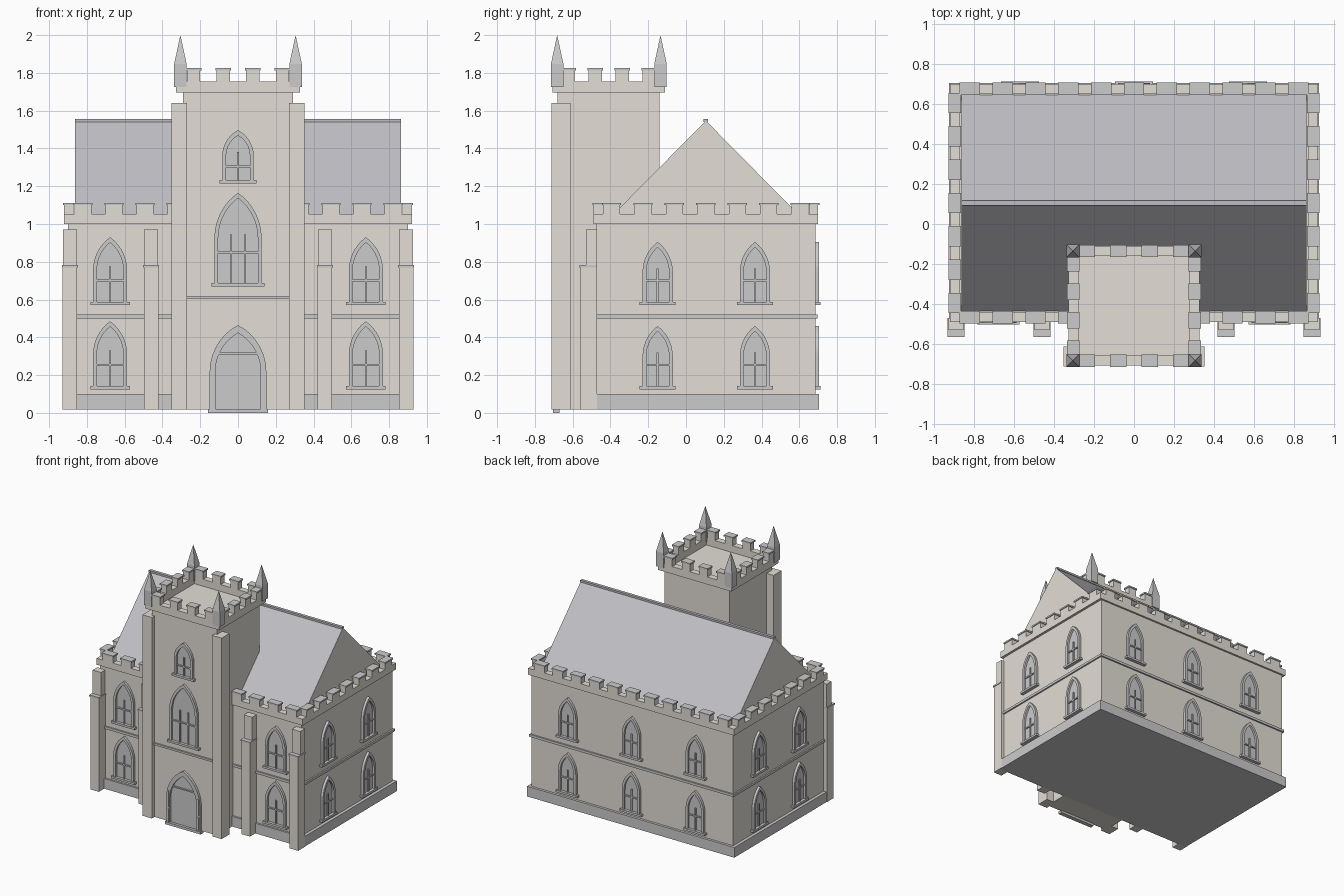
import bpy, bmesh
from math import sin, cos, atan2, pi
from mathutils import Matrix

if "Cube" in bpy.data.objects:
    bpy.data.objects.remove(bpy.data.objects["Cube"])


def material(name, r, g, b):
    m = bpy.data.materials.new(name)
    m.diffuse_color = (r, g, b, 1)
    m.use_nodes = True
    m.node_tree.nodes["Principled BSDF"].inputs["Base Color"].default_value = m.diffuse_color
    return m


STONE = material("stone", 0.77, 0.73, 0.67)
SLATE = material("slate", 0.52, 0.52, 0.55)


def finish(name, bm, mats=()):
    bmesh.ops.recalc_face_normals(bm, faces=bm.faces)
    me = bpy.data.meshes.new(name)
    bm.to_mesh(me)
    bm.free()
    for m in mats:
        me.materials.append(m)
    ob = bpy.data.objects.new(name, me)
    bpy.context.collection.objects.link(ob)
    return ob


def add_box(bm, x0, x1, y0, y1, z0, z1):
    m = Matrix.Translation(((x0 + x1) / 2, (y0 + y1) / 2, (z0 + z1) / 2))
    m = m @ Matrix.Diagonal((x1 - x0, y1 - y0, z1 - z0, 1))
    bmesh.ops.create_cube(bm, size=1, matrix=m)


def boxes(name, items, mat=None):
    bm = bmesh.new()
    for b in items:
        add_box(bm, *b)
    return finish(name, bm, [mat] if mat else [])


def arch(w, spring, apex, n=7):
    """Pointed arch outline, bottom left over the apex to bottom right."""
    h = apex - spring
    r = (h * h + w * w) / (2 * w)
    end = atan2(h, r - w)
    right = [(w - r + r * cos(end * i / n), spring + r * sin(end * i / n)) for i in range(n + 1)]
    left = [(-u, v) for u, v in right[:-1]]
    return [(-w, 0)] + left + right[::-1] + [(w, 0)]


def arch_opening(name, loc, angle, w, spring, apex, t=0.02, bars=(0,), rail=0.115, sill=True):
    """Frame, bars, sill and pane; local -y points out of the wall."""
    outer, inner = arch(w, spring, apex), arch(w - t, spring, apex - 1.4 * t)
    bm = bmesh.new()
    rings = [[bm.verts.new((u, y, v)) for u, v in loop]
             for loop, y in ((outer, -0.02), (inner, -0.02), (inner, 0.01), (outer, 0.01))]
    for a, b in zip(rings, rings[1:] + rings[:1]):
        for i in range(len(a) - 1):
            bm.faces.new((a[i], a[i + 1], b[i + 1], b[i]))
    for k in (0, -1):
        bm.faces.new([r[k] for r in rings])
    top = spring + 0.02
    for u in bars:
        add_box(bm, u - 0.005, u + 0.005, -0.013, 0, 0, top)
    add_box(bm, -w + t, w - t, -0.013, 0, rail - 0.005, rail + 0.005)
    if sill:
        add_box(bm, -w - 0.015, w + 0.015, -0.027, 0.01, -0.015, 0.002)
    frame = finish(name + "_frame", bm)
    bm = bmesh.new()
    face = bm.faces.new([bm.verts.new((u, -0.004, v)) for u, v in inner])
    ext = bmesh.ops.extrude_face_region(bm, geom=[face])
    for v in ext["geom"]:
        if isinstance(v, bmesh.types.BMVert):
            v.co.y = 0.01
    pane = finish(name + "_pane", bm)
    for ob in (frame, pane):
        ob.matrix_world = Matrix.Translation(loc) @ Matrix.Rotation(angle, 4, 'Z')


def parapet(name, hx, y0, y1, z0, z1, top, xs, ys, mw, t=0.05):
    """Low wall ring with capped merlons."""
    boxes(name + "_parapet", [(-hx, hx, y0, y0 + t, z0, z1), (-hx, hx, y1 - t, y1, z0, z1),
                              (-hx, -hx + t, y0 + t, y1 - t, z0, z1),
                              (hx - t, hx, y0 + t, y1 - t, z0, z1)], STONE)
    body, caps = [], []
    spots = [(x, y, mw / 2, t / 2) for x in xs for y in (y0 + t / 2, y1 - t / 2)
             if not (name == "hall" and y < 0 and abs(x) < 0.3)]
    spots += [(x, y, t / 2, mw / 2) for y in ys for x in (-hx + t / 2, hx - t / 2)]
    for x, y, a, b in spots:
        body.append((x - a, x + a, y - b, y + b, z1, top - 0.012))
        a, b = a + 0.006, b + 0.006
        caps.append((x - a, x + a, y - b, y + b, top - 0.012, top))
    boxes(name + "_merlons", body, STONE)
    boxes(name + "_merlon_caps", caps)


# Main hall
boxes("plinth", [(-0.925, 0.925, -0.49, 0.705, 0.018, 0.10)])
boxes("hall_walls", [(-0.90, 0.90, -0.475, 0.685, 0.10, 1.0)], STONE)
boxes("hall_string_course", [(-0.912, 0.912, -0.487, 0.697, 0.50, 0.52)])
parapet("hall", 0.92, -0.49, 0.70, 1.0, 1.052, 1.112,
        [i * 0.164 for i in range(-5, 6)], [0.105 + i * 0.1665 for i in range(-3, 4)], 0.09)

# Gabled roof with stone gable ends
bm = bmesh.new()
ends = [[bm.verts.new((x, y, z)) for y, z in ((-0.435, 1.0), (0.645, 1.0), (0.105, 1.547))]
        for x in (-0.863, 0.863)]
for e in ends:
    bm.faces.new(e).material_index = 1
for i in range(3):
    j = (i + 1) % 3
    bm.faces.new((ends[0][i], ends[0][j], ends[1][j], ends[1][i]))
finish("roof", bm, [SLATE, STONE])
boxes("roof_ridge", [(-0.863, 0.863, 0.093, 0.117, 1.54, 1.555)], SLATE)

# Tower
boxes("tower_walls", [(-0.29, 0.29, -0.68, -0.14, 0.018, 1.70)], STONE)
boxes("tower_string_course", [(-0.27, 0.27, -0.692, -0.67, 0.604, 0.62)])
boxes("tower_buttresses", [(min(s * 0.27, s * 0.353), max(s * 0.27, s * 0.353), -0.713, -0.612, 0.018, 1.64)
                           for s in (-1, 1)], STONE)
parapet("tower", 0.328, -0.708, -0.11, 1.695, 1.755, 1.825,
        [(i - 1.5) * 0.157 for i in range(4)], [-0.409 + (i - 1.5) * 0.1425 for i in range(4)], 0.07)

# Corner pinnacles: square shaft and pyramid
bm = bmesh.new()
for x in (-0.305, 0.305):
    for y in (-0.682, -0.135):
        add_box(bm, x - 0.033, x + 0.033, y - 0.033, y + 0.033, 1.725, 1.847)
        m = Matrix.Translation((x, y, 1.9235)) @ Matrix.Rotation(pi / 4, 4, 'Z')
        bmesh.ops.create_cone(bm, cap_ends=True, segments=4, radius1=0.0467, radius2=0,
                              depth=0.153, matrix=m)
finish("pinnacles", bm)

# Stepped front buttresses
lower, slabs, upper = [], [], []
for x in (-0.89, -0.46, 0.46, 0.89):
    lower.append((x - 0.038, x + 0.038, -0.558, -0.47, 0.018, 0.77))
    slabs.append((x - 0.043, x + 0.043, -0.565, -0.47, 0.77, 0.782))
    upper.append((x - 0.037, x + 0.037, -0.53, -0.47, 0.782, 0.97))
boxes("buttress_lower", lower, STONE)
boxes("buttress_slabs", slabs)
boxes("buttress_upper", upper, STONE)

# Hall windows, two storeys on every side
for low, z in (("lower", 0.14), ("upper", 0.585)):
    for x in (-0.677, 0.677):
        arch_opening(low + "_front_window", (x, -0.475, z), 0, 0.09, 0.17, 0.345)
    for x in (-0.57, 0, 0.57):
        arch_opening(low + "_back_window", (x, 0.685, z), pi, 0.08, 0.16, 0.32)
    for y in (-0.15, 0.365):
        for s in (-1, 1):
            arch_opening(low + "_side_window", (s * 0.90, y, z), s * pi / 2, 0.08, 0.16, 0.32)

# Tower windows, door and step
arch_opening("tower_middle_window", (0, -0.68, 0.685), 0, 0.125, 0.24, 0.48,
             bars=(-0.037, 0.037), rail=0.165)
arch_opening("tower_top_window", (0, -0.68, 1.23), 0, 0.083, 0.13, 0.267, bars=(0,), rail=0.075)
arch_opening("door", (0, -0.68, 0.018), 0, 0.15, 0.20, 0.447, t=0.03, bars=(), rail=0.297, sill=False)
boxes("door_step", [(-0.16, 0.16, -0.705, -0.67, 0.0, 0.02)])
boxes("door_jamb_panels", [(s * 0.134 - 0.007, s * 0.134 + 0.007, -0.704, -0.69, a, b)
                           for s in (-1, 1) for a, b in ((0.025, 0.13), (0.145, 0.275))])
